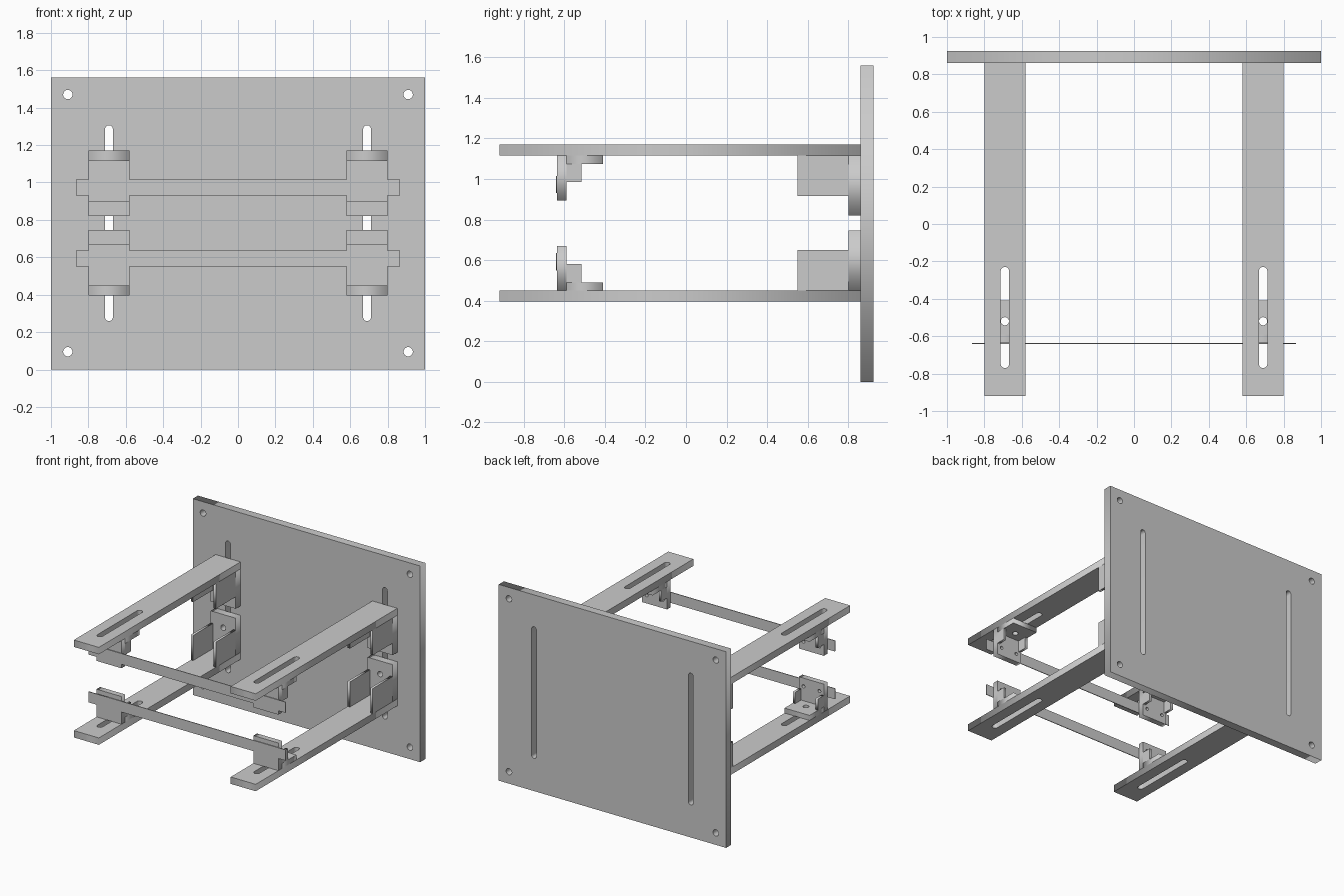
import bpy, bmesh, math

if "Cube" in bpy.data.objects:
    bpy.data.objects.remove(bpy.data.objects["Cube"])

MID = 0.7825   # height of the horizontal symmetry plane
CX = 0.69      # centre line of the right-hand arms


def finish(name, bm, mirror):
    """Store the mesh with its origin on the symmetry planes and mirror it on x / z."""
    for v in bm.verts:
        v.co.z -= MID
    bmesh.ops.remove_doubles(bm, verts=bm.verts, dist=1e-5)
    bmesh.ops.recalc_face_normals(bm, faces=bm.faces)
    me = bpy.data.meshes.new(name)
    bm.to_mesh(me)
    bm.free()
    ob = bpy.data.objects.new(name, me)
    ob.location.z = MID
    bpy.context.collection.objects.link(ob)
    if mirror:
        m = ob.modifiers.new("mirror", 'MIRROR')
        m.use_axis = ('x' in mirror, False, 'z' in mirror)
        m.use_mirror_merge = False


def rect(u0, u1, v0, v1):
    return [(u0, v0), (u1, v0), (u1, v1), (u0, v1)]


def slot(u, v0, v1, r, n=10):
    """Rounded slot along v; a circle when v0 == v1."""
    pts = []
    for centre, start in ((v1, 0), (v0, math.pi)):
        for i in range(n + (v0 != v1)):
            a = start + math.pi * i / n
            pts.append((u + r * math.cos(a), centre + r * math.sin(a)))
    return pts


def panel(name, outline, holes, axis, lo, hi, mirror='xz'):
    """Extrude a holed outline along an axis: z uses (x,y), y uses (x,z), x uses (y,z)."""
    cu = bpy.data.curves.new(name, 'CURVE')
    cu.dimensions, cu.fill_mode = '2D', 'BOTH'
    cu.extrude = (hi - lo) / 2
    for loop in [outline] + holes:
        sp = cu.splines.new('POLY')
        sp.points.add(len(loop) - 1)
        for p, (u, v) in zip(sp.points, loop):
            p.co = (u, v, 0, 1)
        sp.use_cyclic_u = True
    tmp = bpy.data.objects.new("tmp", cu)
    bpy.context.collection.objects.link(tmp)
    dg = bpy.context.evaluated_depsgraph_get()
    me = bpy.data.meshes.new_from_object(tmp.evaluated_get(dg))
    bm = bmesh.new()
    bm.from_mesh(me)
    bpy.data.objects.remove(tmp)
    bpy.data.curves.remove(cu)
    bpy.data.meshes.remove(me)
    for v in bm.verts:
        a, b, t = v.co.x, v.co.y, v.co.z + (lo + hi) / 2
        v.co = {'z': (a, b, t), 'y': (a, t, b), 'x': (t, a, b)}[axis]
    finish(name, bm, mirror)


# Back plate with corner holes and two long slots
panel("back_plate", rect(-1, 1, 0, 1.56),
      [slot(s * 0.91, z, z, 0.025) for s in (-1, 1) for z in (0.095, 1.47)]
      + [slot(s * CX, 0.28, 1.285, 0.021) for s in (-1, 1)],
      'y', 0.86, 0.925, '')

# Four slotted arms
panel("arm", rect(0.58, 0.80, -0.92, 0.86), [slot(CX, -0.747, -0.253, 0.023)],
      'z', 0.395, 0.45)

# Mounting tab of each arm, with a bolt hole, and its two side gussets
panel("arm_mount_tab", rect(0.58, 0.80, 0.45, 0.745), [slot(CX, 0.64, 0.64, 0.022)],
      'y', 0.80, 0.86)
for x in (0.58, 0.78):
    panel("arm_gusset", rect(0.55, 0.80, 0.45, 0.65), [], 'x', x, x + 0.02)

# Sliding clip: base, upright and two stepped side gussets
panel("clip_base", rect(0.58, 0.80, -0.59, -0.41), [slot(CX, -0.52, -0.52, 0.022)],
      'z', 0.45, 0.49)
panel("clip_upright", rect(0.58, 0.80, 0.45, 0.67),
      [slot(CX + d, 0.605, 0.605, 0.013) for d in (-0.07, 0.07)],
      'y', -0.635, -0.59)
for x in (0.58, 0.78):
    panel("clip_gusset", rect(-0.59, -0.515, 0.49, 0.58), [], 'x', x, x + 0.02)

# Thin cross bars joining the clips
panel("cross_bar", rect(-0.865, 0.865, 0.55, 0.635), [], 'y', -0.641, -0.635, 'z')
